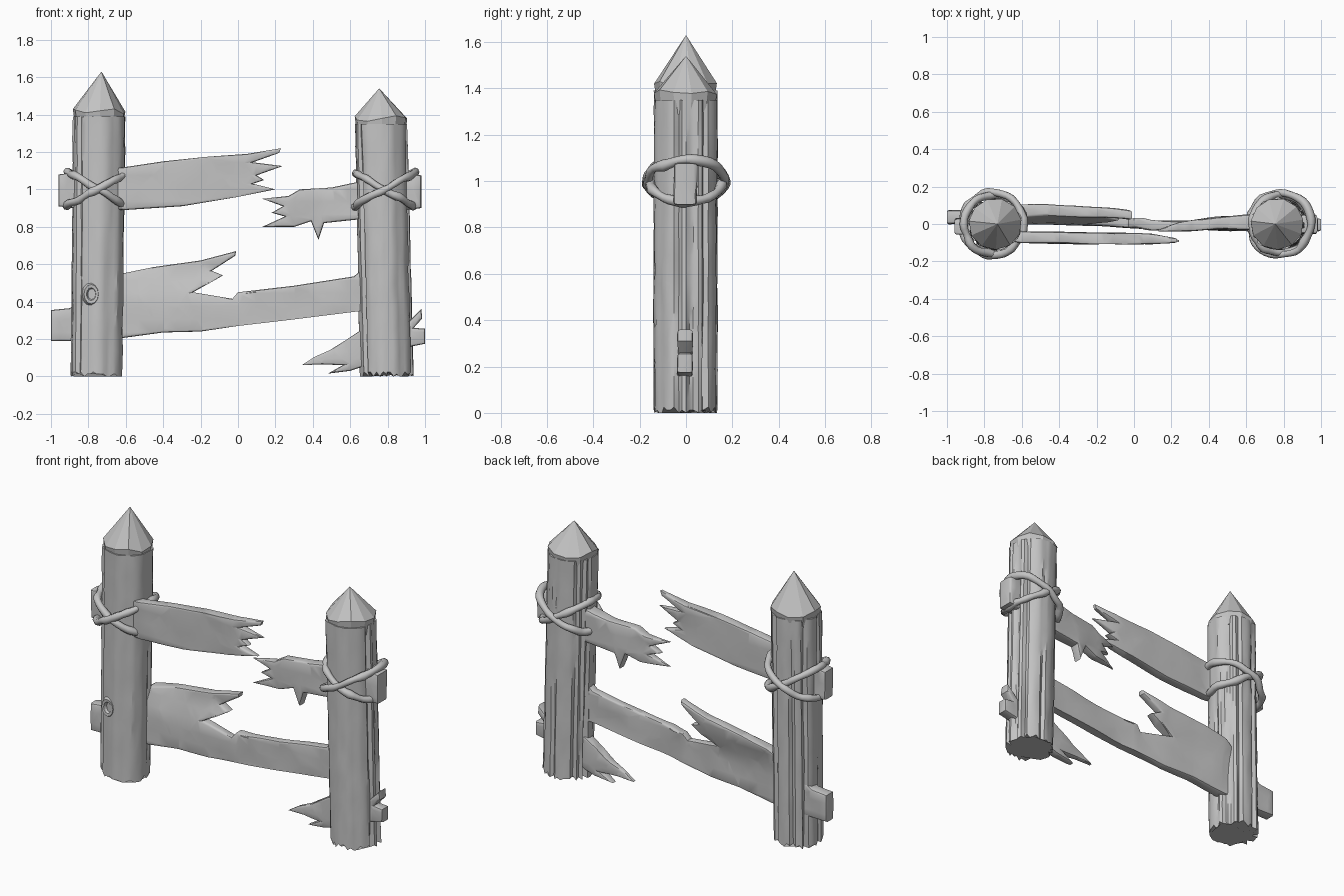
import bpy, bmesh, math, random
from mathutils import Vector, noise

random.seed(4)
cube = bpy.data.objects.get("Cube")
if cube:
    bpy.data.objects.remove(cube, do_unlink=True)

GREY = (0.55, 0.55, 0.55, 1)
wood = bpy.data.materials.new("weathered_grey")
wood.use_nodes = True
wood.diffuse_color = GREY
wood.node_tree.nodes["Principled BSDF"].inputs["Base Color"].default_value = GREY


def finish(name, bm, angle=None):
    """Turn a bmesh into a named object, smooth below the given angle."""
    bmesh.ops.recalc_face_normals(bm, faces=bm.faces[:])
    mesh = bpy.data.meshes.new(name)
    bm.to_mesh(mesh)
    bm.free()
    mesh.materials.append(wood)
    obj = bpy.data.objects.new(name, mesh)
    bpy.context.collection.objects.link(obj)
    if angle:
        bpy.ops.object.select_all(action='DESELECT')
        obj.select_set(True)
        bpy.context.view_layer.objects.active = obj
        bpy.ops.object.shade_smooth_by_angle(angle=math.radians(angle))
    return obj


def lerp(keys, x):
    """Interpolate (x, centre, half thickness) keys."""
    if x <= keys[0][0]:
        return keys[0][1:]
    for a, b in zip(keys, keys[1:]):
        if x <= b[0]:
            t = (x - a[0]) / (b[0] - a[0])
            return [p + (q - p) * t for p, q in zip(a[1:], b[1:])]
    return keys[-1][1:]


def bridge(bm, low, high):
    n = len(low)
    for i in range(n):
        j = (i + 1) % n
        bm.faces.new((low[i], low[j], high[j], high[i]))


def post(name, foot_x, top_x, shoulder, tip_x, tip_z, seed):
    """Grooved log with a ragged foot and a sharpened, faceted tip."""
    n, levels, R = 48, 22, 0.134
    grooves = {i: random.uniform(0.1, 0.28) for i in random.sample(range(n), 9)}
    ragged = [random.choice((0, 0.012, 0.025)) for _ in range(n)]
    ragged[0] = 0
    bm = bmesh.new()
    rings = []
    for k in range(levels + 1):
        t = k / levels
        ring = []
        for i in range(n):
            a = 2 * math.pi * i / n
            c, s = math.cos(a), math.sin(a)
            z = ragged[i] * (1 - t) + t * (shoulder - 0.03)
            lump = noise.noise(Vector((c * 2.5, s * 2.5, seed + z * 0.4)))
            nub = noise.noise(Vector((c * 5, s * 5, seed + z * 7)))
            r = R * (1.02 + 0.07 * lump + 0.035 * nub)
            if i in grooves:
                fade = 0.75 + noise.noise(Vector((i, seed, z * 2)))
                r *= 1 - grooves[i] * max(0, min(1, fade)) * (1 - 0.5 * t)
            x = foot_x + (top_x - foot_x) * t
            ring.append(bm.verts.new((x + r * c * 1.03, r * s, z)))
        rings.append(ring)
    for low, high in zip(rings, rings[1:]):
        bridge(bm, low, high)
    bm.faces.new(rings[0])
    bm.faces.new(rings[-1])
    finish(name, bm, 32)

    # Carved point with uneven shoulder
    bm = bmesh.new()
    sides = 11
    rings = []
    for drop, r in ((0.08, 0.13), (0.0, 0.142)):
        ring = []
        for i in range(sides):
            a = 2 * math.pi * (i + 0.3) / sides
            z = shoulder - drop + random.uniform(-0.02, 0.015)
            ring.append(bm.verts.new((top_x + r * math.cos(a), r * 0.97 * math.sin(a), z)))
        rings.append(ring)
    bridge(bm, *rings)
    bm.faces.new(rings[0])
    tip = bm.verts.new((tip_x, 0, tip_z))
    for i in range(sides):
        bm.faces.new((rings[1][i], rings[1][(i + 1) % sides], tip))
    finish(name + "_point", bm)


def plank(name, outline, keys, bend=lambda x, z: 0):
    """Broken board: outline in x and z, thickness and y position from keys."""
    bm = bmesh.new()
    face = bm.faces.new([bm.verts.new((x, -0.03, z)) for x, z in outline])
    out = bmesh.ops.extrude_face_region(bm, geom=[face])["geom"]
    for v in out:
        if isinstance(v, bmesh.types.BMVert):
            v.co.y = 0.03
    rim = [e for e in bm.edges if abs(e.verts[0].co.y - e.verts[1].co.y) < 0.001]
    bmesh.ops.bevel(bm, geom=rim, offset=0.011, segments=2, profile=0.5,
                    affect='EDGES', clamp_overlap=True)
    bmesh.ops.triangulate(bm, faces=bm.faces[:])
    # Slice so that the board can warp
    for axis, step in ((0, 0.07), (2, 0.07)):
        normal = Vector((axis == 0, 0, axis == 2))
        for k in range(-15, 20):
            geom = bm.verts[:] + bm.edges[:] + bm.faces[:]
            bmesh.ops.bisect_plane(bm, geom=geom, dist=0.0005,
                                   plane_co=normal * (k + 0.37) * step, plane_no=normal)
    for v in bm.verts:
        x, y, z = v.co
        centre, half = lerp(keys, x)
        wobble = 0.007 * noise.noise(Vector((x * 6, y * 30, z * 9)))
        v.co.y = centre + bend(x, z) + y / 0.03 * half + wobble
    finish(name, bm, 40)


def rope(name, x, z, tilt, seed):
    """Tilted loop of cord round a post; two of them cross front and back."""
    curve = bpy.data.curves.new(name, 'CURVE')
    curve.dimensions = '3D'
    curve.bevel_depth = 0.021
    curve.bevel_resolution = 2
    n = 40
    spline = curve.splines.new('POLY')
    spline.points.add(n - 1)
    spline.use_cyclic_u = True
    for i, p in enumerate(spline.points):
        a = 2 * math.pi * i / n
        c, s = math.cos(a), math.sin(a)
        w = noise.noise(Vector((c * 2, s * 2, seed)))
        r = 0.155 + 0.012 * w + (0.008 if tilt > 0 else 0)
        p.co = (x + r * c, r * s * 1.02, z + tilt * c + 0.012 * w, 1)
        p.radius = 1 + 0.35 * noise.noise(Vector((c * 3, s * 3, seed + 5)))
    temp = bpy.data.objects.new(name, curve)
    bpy.context.collection.objects.link(temp)
    bpy.context.view_layer.update()
    bm = bmesh.new()
    mesh = bpy.data.meshes.new_from_object(temp.evaluated_get(
        bpy.context.evaluated_depsgraph_get()))
    bm.from_mesh(mesh)
    bpy.data.objects.remove(temp, do_unlink=True)
    finish(name, bm, 60)


# Posts
post("right_post", -0.755, -0.742, 1.42, -0.73, 1.63, 1.5)
post("left_post", 0.795, 0.765, 1.38, 0.755, 1.54, 8.2)

# Rope lashings
for side, x, z in (("right", -0.752, 1.0), ("left", 0.782, 1.0)):
    rope(side + "_lashing_rising", x, z, 0.09, x)
    rope(side + "_lashing_falling", x, z, -0.09, x + 3)

# Knot hole on the front of one post
bm = bmesh.new()
rings = []
for r, y in ((0.058, -0.115), (0.045, -0.142), (0.03, -0.14), (0.02, -0.12)):
    rings.append([bm.verts.new((-0.785 + r * 0.85 * math.cos(math.tau * i / 12), y,
                                0.44 + r * 1.15 * math.sin(math.tau * i / 12)))
                  for i in range(12)])
for low, high in zip(rings, rings[1:]):
    bridge(bm, low, high)
bm.faces.new(rings[-1])
finish("knot_hole", bm, 40)

# Upper boards, snapped in the middle
plank("upper_right_board",
      [(-.96, .91), (-.96, 1.08), (-.88, 1.09), (-.6, 1.12), (-.4, 1.15), (-.16, 1.175),
       (.05, 1.19), (.23, 1.22), (.22, 1.195), (.08, 1.145), (.24, 1.125), (.1, 1.075),
       (.14, 1.05), (.08, 1.03), (.2, 1.0), (0, .96), (-.3, .91), (-.6, .89), (-.88, .9)],
      [(-.96, -.012, .042), (-.86, -.015, .042), (-.6, -.07, .032), (-.1, -.078, .03),
       (.1, -.08, .026), (.24, -.09, .008)])
plank("upper_left_board",
      [(.98, .9), (.98, 1.075), (.9, 1.085), (.64, 1.04), (.5, 1.01), (.33, 1.0),
       (.27, .965), (.13, .95), (.24, .91), (.18, .875), (.25, .855), (.13, .8),
       (.3, .8), (.39, .83), (.43, .73), (.46, .82), (.65, .84), (.88, .89)],
      [(.13, -.035, .008), (.25, -.015, .025), (.45, .005, .032), (.65, .01, .04),
       (.86, -.002, .05), (.98, -.002, .05)])

# Long lower board with a torn upper half that curls backward
plank("lower_long_board",
      [(-1, .19), (-1, .355), (-.9, .365), (-.62, .55), (-.45, .585), (-.2, .62),
       (-.01, .67), (-.015, .645), (-.14, .565), (-.08, .54), (-.15, .5), (-.24, .45),
       (-.03, .415), (0, .45), (.3, .485), (.62, .535), (.66, .57), (.8, .57),
       (.8, .37), (.66, .35), (.3, .305), (0, .27), (-.2, .24), (-.4, .235),
       (-.62, .205), (-.9, .19)],
      [(-1, .037, .037), (-.6, .035, .034), (-.15, .015, .027), (.1, -.008, .024),
       (.8, -.01, .026)],
      lambda x, z: 0.045 * max(0, min(1, (z - .42) / .15)) if x < .05 else 0)

# Splintered stump of the lowest board
plank("lower_left_stump",
      [(.34, .06), (.41, .105), (.49, .14), (.57, .19), (.66, .25), (.9, .28),
       (.98, .36), (.985, .31), (.94, .26), (1, .255), (1, .175), (.9, .155),
       (.66, .05), (.6, .03), (.48, .015), (.56, .06), (.45, .065)],
      [(.34, .01, .01), (.5, .005, .025), (.7, 0, .034), (1, -.005, .034)])
